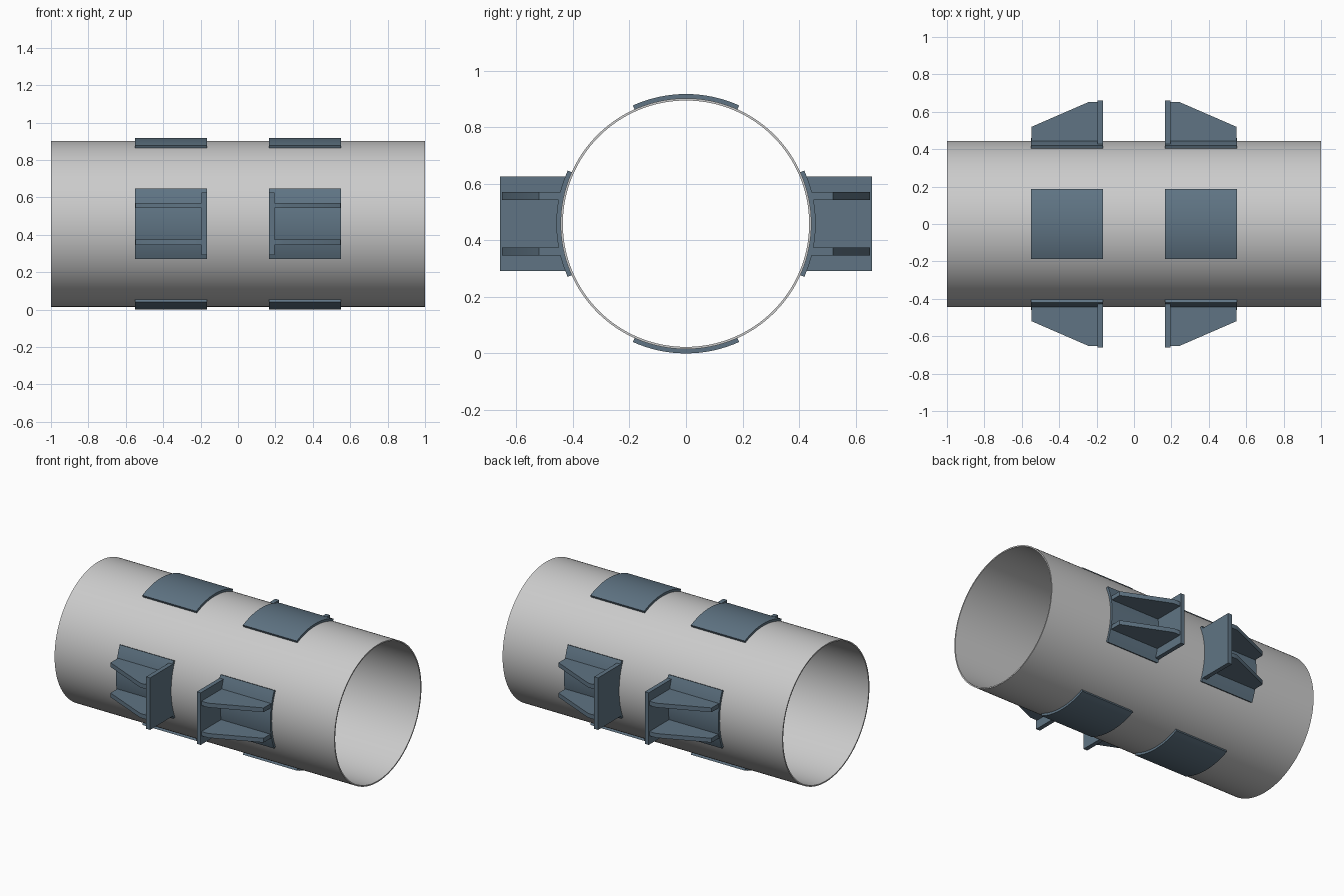
import bpy, bmesh
from math import sin, cos, pi, sqrt, asin
from mathutils import Vector

if "Cube" in bpy.data.objects:
    bpy.data.objects.remove(bpy.data.objects["Cube"])

AXIS_Z = 0.459           # height of the pipe axis
R_IN, R_OUT, R_PAD = 0.436, 0.444, 0.459
PAD_ANGLE = asin(0.187 / 0.456)

steel = bpy.data.materials.new("slate_steel")
steel.diffuse_color = (0.115, 0.175, 0.23, 1)
steel.use_nodes = True
steel.node_tree.nodes["Principled BSDF"].inputs["Base Color"].default_value = steel.diffuse_color


def finish(name, bm, mirror=(False, False, False), mat=None):
    """Make an object with its origin on the pipe axis, optionally mirrored."""
    bmesh.ops.recalc_face_normals(bm, faces=bm.faces)
    me = bpy.data.meshes.new(name)
    bm.to_mesh(me)
    bm.free()
    ob = bpy.data.objects.new(name, me)
    bpy.context.collection.objects.link(ob)
    ob.location.z = AXIS_Z
    if mat:
        me.materials.append(mat)
    if any(mirror):
        mod = ob.modifiers.new("mirror", 'MIRROR')
        mod.use_axis = mirror
        mod.use_mirror_merge = False
    bpy.context.view_layer.objects.active = ob
    ob.select_set(True)
    bpy.ops.object.shade_smooth_by_angle(angle=pi / 6)
    ob.select_set(False)
    return ob


def prism(bm, points, offset):
    """Extrude a closed outline along an offset."""
    face = bm.faces.new([bm.verts.new(p) for p in points])
    new = bmesh.ops.extrude_face_region(bm, geom=[face], use_keep_orig=True)
    verts = [g for g in new["geom"] if isinstance(g, bmesh.types.BMVert)]
    bmesh.ops.translate(bm, verts=verts, vec=Vector(offset))


def arc(radius, centre, half, n=16):
    return [(radius * cos(centre - half + 2 * half * i / n),
             radius * sin(centre - half + 2 * half * i / n)) for i in range(n + 1)]


# Pipe: thin-walled open tube, revolved from its wall section
bm = bmesh.new()
section = [(-1, R_IN), (1, R_IN), (1, R_OUT), (-1, R_OUT)]
verts = [bm.verts.new((x, r, 0)) for x, r in section]
edges = [bm.edges.new((verts[i], verts[(i + 1) % 4])) for i in range(4)]
bmesh.ops.spin(bm, geom=verts + edges, cent=(0, 0, 0), axis=(1, 0, 0),
               angle=2 * pi, steps=128, use_merge=True)
bmesh.ops.remove_doubles(bm, verts=bm.verts, dist=1e-5)
finish("pipe", bm)


# Curved saddle pads: top/bottom and both sides, in two rows
def pad(name, centre, mirror):
    bm = bmesh.new()
    outline = arc(R_PAD, centre, PAD_ANGLE) + arc(R_OUT - 0.001, centre, PAD_ANGLE)[::-1]
    prism(bm, [(0.167, y, z) for y, z in outline], (0.385, 0, 0))
    finish(name, bm, mirror, steel)


pad("top_bottom_pads", pi / 2, (True, False, True))
pad("side_pads", 0, (True, True, False))

# Upright bearing plates, cut to sit on the side pads
bm = bmesh.new()
curve = arc(R_PAD - 0.003, 0, asin(0.168 / (R_PAD - 0.003)))
outline = curve + [(0.659, 0.168), (0.659, -0.168)]
prism(bm, [(0.167, y, z) for y, z in outline], (0.028, 0, 0))
finish("bearing_plates", bm, (True, True, False), steel)

# Tapered stiffening ribs, two behind each plate
bm = bmesh.new()
profile = [(0.193, 0.442), (0.547, 0.442), (0.547, 0.52), (0.243, 0.652), (0.193, 0.652)]
prism(bm, [(x, y, 0.084) for x, y in profile], (0, 0, 0.028))
finish("stiffening_ribs", bm, (True, True, True), steel)
